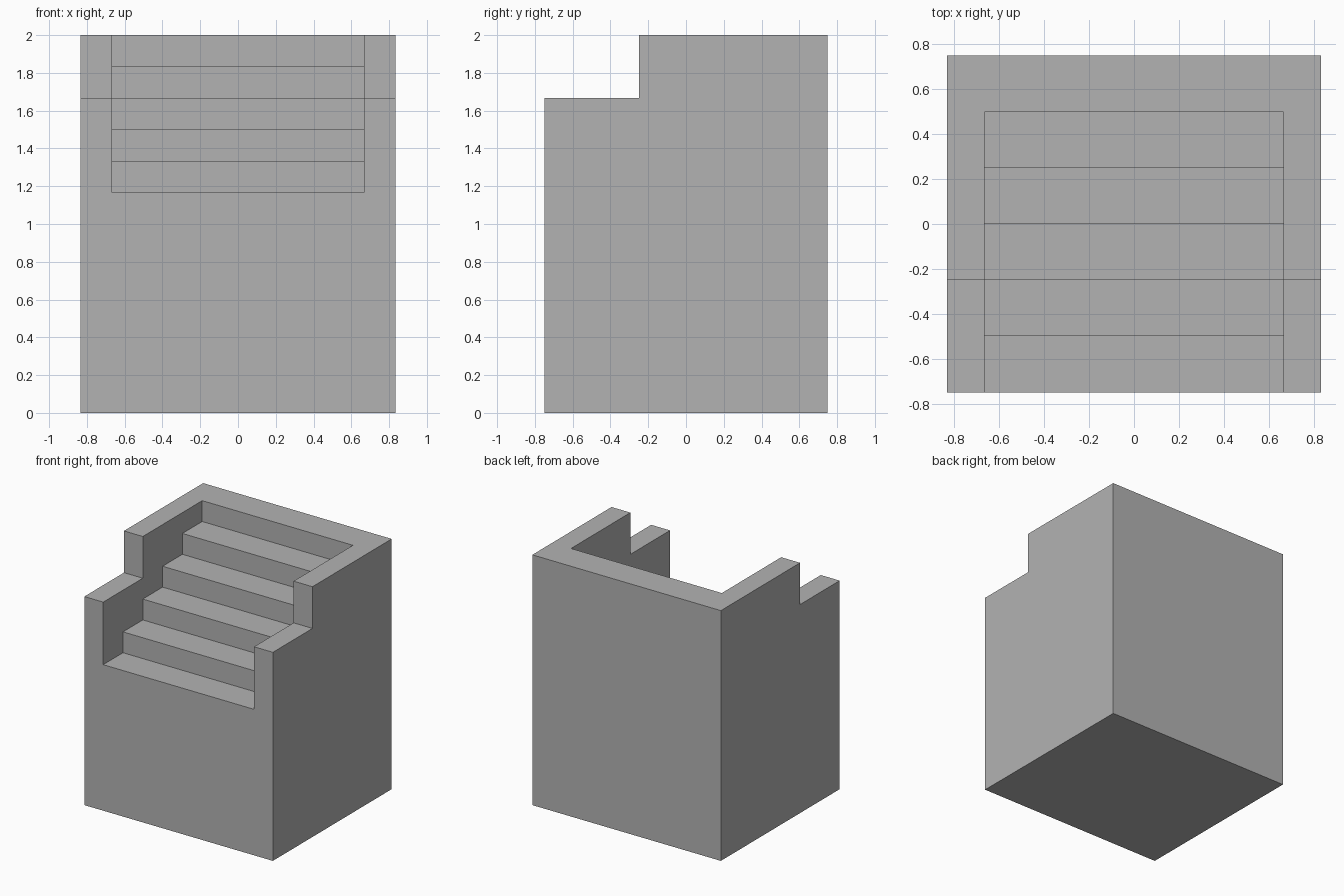
import bpy
import bmesh

default_cube = bpy.data.objects.get("Cube")
if default_cube:
    bpy.data.objects.remove(default_cube, do_unlink=True)

WIDTH, DEPTH, HEIGHT = 5 / 3, 1.5, 2.0
WALL = 1 / 6            # side wall thickness
RISE, RUN = 1 / 6, 0.25
STEPS = 5
FRONT, BACK = -DEPTH / 2, DEPTH / 2

stone = bpy.data.materials.new("plain_grey")
stone.use_nodes = True
GREY = (0.45, 0.45, 0.45, 1)
stone.diffuse_color = GREY
stone.node_tree.nodes["Principled BSDF"].inputs["Base Color"].default_value = GREY


def prism(name, profile, width):
    """Extrude a (y, z) side profile symmetrically along x."""
    bm = bmesh.new()
    face = bm.faces.new([bm.verts.new((-width / 2, y, z)) for y, z in profile])
    moved = bmesh.ops.extrude_face_region(bm, geom=[face])["geom"]
    verts = [v for v in moved if isinstance(v, bmesh.types.BMVert)]
    bmesh.ops.translate(bm, verts=verts, vec=(width, 0, 0))
    bmesh.ops.recalc_face_normals(bm, faces=bm.faces)
    mesh = bpy.data.meshes.new(name)
    bm.to_mesh(mesh)
    bm.free()
    mesh.materials.append(stone)
    obj = bpy.data.objects.new(name, mesh)
    bpy.context.collection.objects.link(obj)
    return obj


# Solid block whose side walls drop by two risers at the front
ledge_y, ledge_z = FRONT + 2 * RUN, HEIGHT - 2 * RISE
block = prism("stair_block", [
    (FRONT, 0), (BACK, 0), (BACK, HEIGHT),
    (ledge_y, HEIGHT), (ledge_y, ledge_z), (FRONT, ledge_z)], WIDTH)

# Space above the treads, open to the front and top
stairs = []
for i in range(STEPS):
    z = HEIGHT - (STEPS - i) * RISE
    start = FRONT + i * RUN if i else FRONT - RUN
    stairs += [(start, z), (FRONT + (i + 1) * RUN, z)]
top = HEIGHT + RISE
stairs += [(stairs[-1][0], top), (stairs[0][0], top)]
cutter = prism("stair_cutter", stairs, WIDTH - 2 * WALL)
cutter.hide_render = True

# Carve the staircase and bake the result
cut = block.modifiers.new("carve_stairs", "BOOLEAN")
cut.operation, cut.solver, cut.object = "DIFFERENCE", "EXACT", cutter
bpy.context.view_layer.objects.active = block
bpy.ops.object.modifier_apply(modifier=cut.name)
bpy.data.objects.remove(cutter, do_unlink=True)
